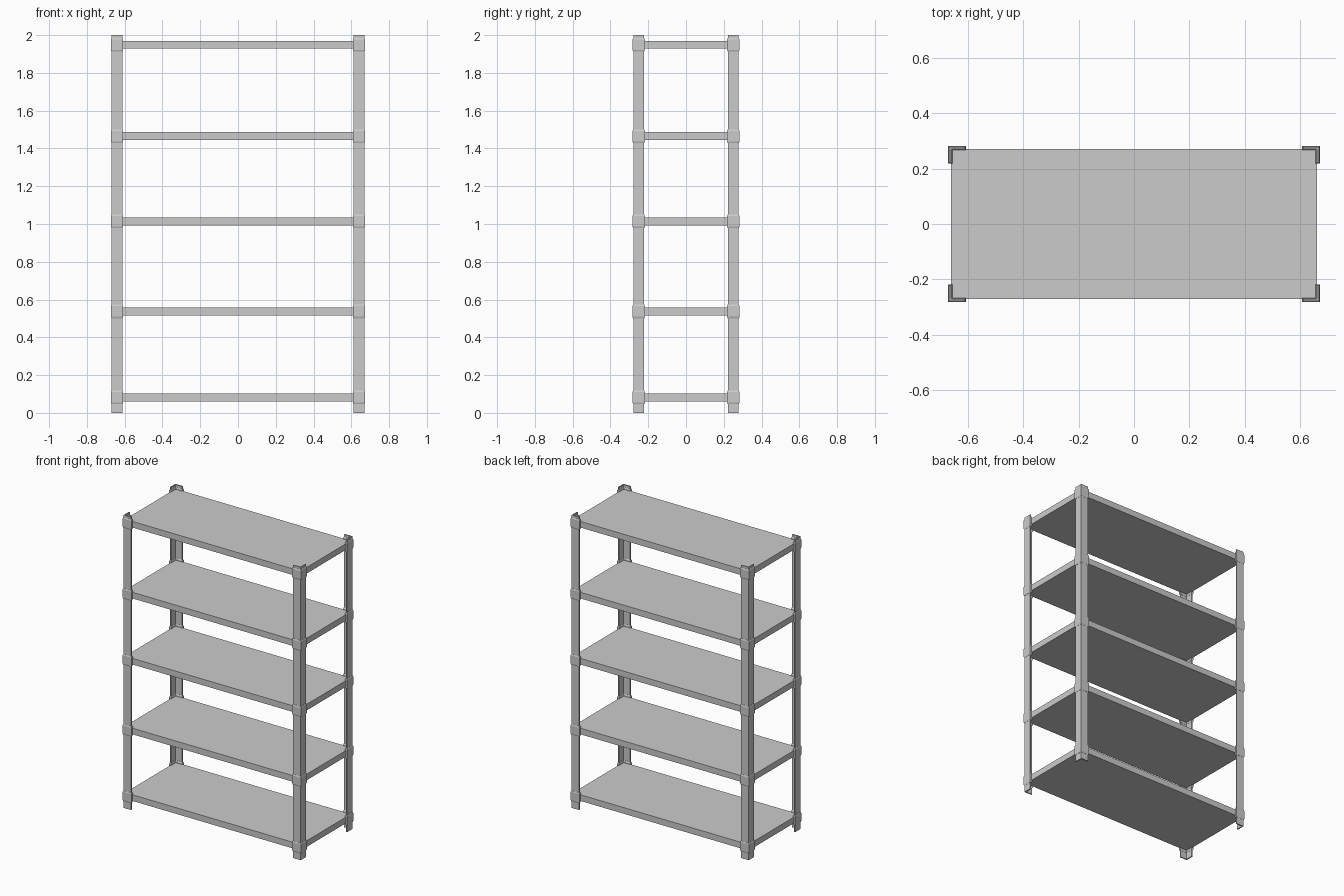
import bpy, bmesh

if "Cube" in bpy.data.objects:
    bpy.data.objects.remove(bpy.data.objects["Cube"])

SHELF_Z = [0.082, 0.537, 1.014, 1.465, 1.949]   # shelf centre heights
SHELF_H = 0.042
CORNERS = [("front_left", -1, -1), ("front_right", 1, -1),
           ("back_left", -1, 1), ("back_right", 1, 1)]


def finish(name, bm):
    bmesh.ops.recalc_face_normals(bm, faces=bm.faces)
    mesh = bpy.data.meshes.new(name)
    bm.to_mesh(mesh)
    bm.free()
    ob = bpy.data.objects.new(name, mesh)
    bpy.context.collection.objects.link(ob)
    return ob


def box(name, size, z):
    bm = bmesh.new()
    bmesh.ops.create_cube(bm, size=1)
    bmesh.ops.scale(bm, vec=size, verts=bm.verts)
    bmesh.ops.translate(bm, vec=(0, 0, z), verts=bm.verts)
    return finish(name, bm)


def angle_profile(sx, sy, grow):
    """L section wrapped around one corner, grown outwards by 'grow'."""
    x, y, leg, t = 0.669 + grow, 0.279 + grow, 0.057 + 2 * grow, 0.008 + 2 * grow
    pts = [(x, y), (x - leg, y), (x - leg, y - t),
           (x - t, y - t), (x - t, y - leg), (x, y - leg)]
    return [(sx * a, sy * b) for a, b in pts]


def angle_bar(name, sx, sy, sections):
    """Loft the L section through (z, grow) pairs."""
    bm = bmesh.new()
    rings = [[bm.verts.new((a, b, z)) for a, b in angle_profile(sx, sy, g)]
             for z, g in sections]
    for lo, hi in zip(rings, rings[1:]):
        for i in range(6):
            j = (i + 1) % 6
            bm.faces.new((lo[i], lo[j], hi[j], hi[i]))
    bm.faces.new(rings[0])
    bm.faces.new(rings[-1])
    return finish(name, bm)


# Flat solid shelves
for n, z in enumerate(SHELF_Z, 1):
    box(f"shelf_{n}", (1.325, 0.544, SHELF_H), z)

# Corner angle posts with a chamfered bracket at every shelf
for label, sx, sy in CORNERS:
    angle_bar(f"post_{label}", sx, sy, [(0, 0), (2, 0)])
    for n, z in enumerate(SHELF_Z, 1):
        angle_bar(f"bracket_{label}_{n}", sx, sy,
                  [(z - 0.036, 0.001), (z - 0.028, 0.004),
                   (z + 0.028, 0.004), (z + 0.036, 0.001)])
